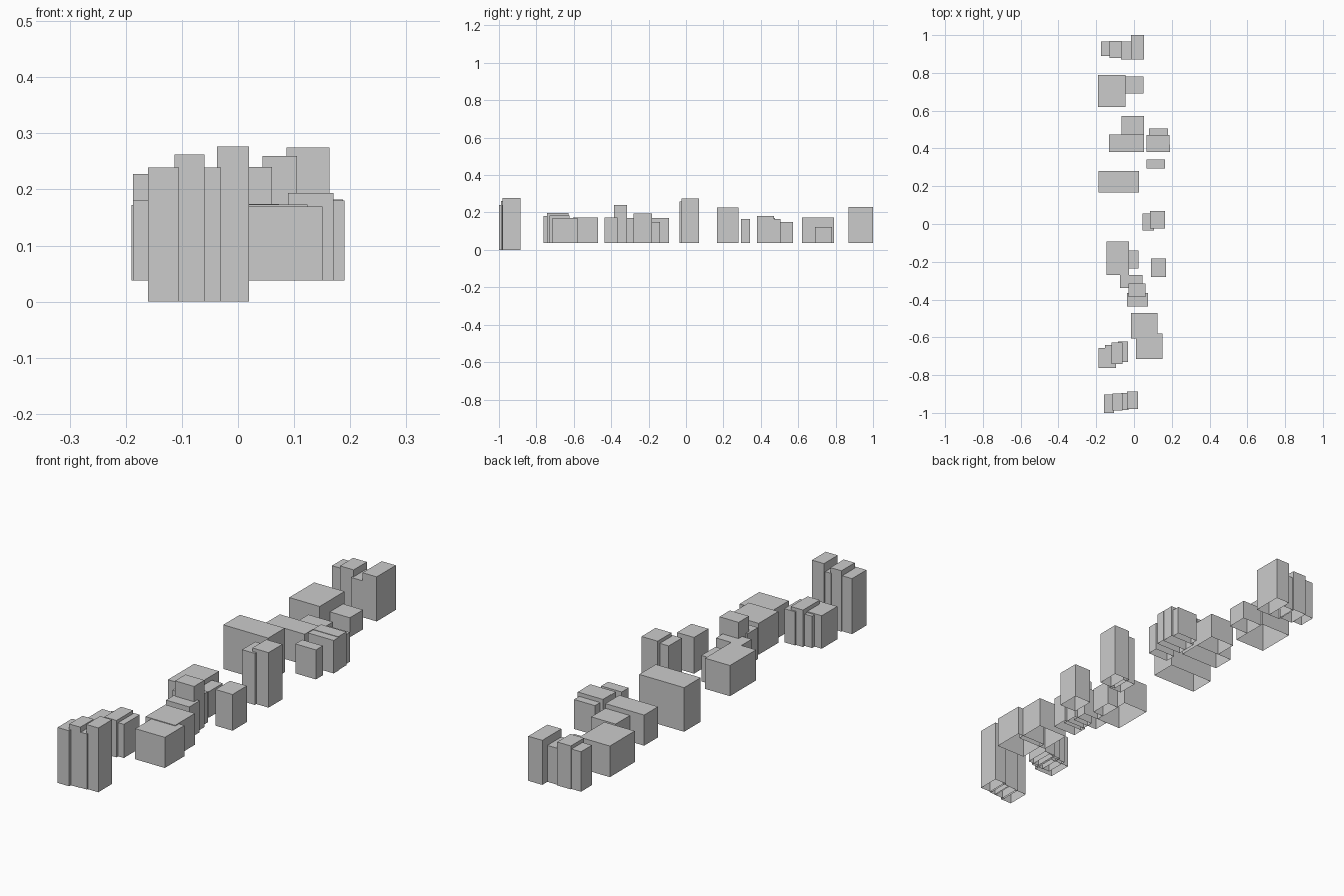
import bpy, bmesh

BASE = 0.038  # ground level of the main street; the front towers reach z = 0


def building(name, x0, x1, y0, y1, top, base=BASE):
    """Plain block with walls and a flat roof, open underneath."""
    bm = bmesh.new()
    low = [bm.verts.new((x, y, base)) for x, y in ((x0, y0), (x1, y0), (x1, y1), (x0, y1))]
    high = [bm.verts.new((v.co.x, v.co.y, top)) for v in low]
    for i in range(4):
        j = (i + 1) % 4
        bm.faces.new((low[i], low[j], high[j], high[i]))
    bm.faces.new(high)
    mesh = bpy.data.meshes.new(name)
    bm.to_mesh(mesh)
    bm.free()
    bpy.context.collection.objects.link(bpy.data.objects.new(name, mesh))


# each block of the street: footprint x0, x1, y0, y1 and roof height
blocks = {
    "back_row": [
        (-0.175, -0.13, 0.89, 0.965, 0.21), (-0.13, -0.065, 0.88, 0.97, 0.225),
        (-0.07, -0.015, 0.87, 0.965, 0.195), (-0.015, 0.052, 0.87, 1.0, 0.23)],
    "back_hall": [
        (-0.19, -0.045, 0.62, 0.79, 0.172), (-0.045, 0.05, 0.69, 0.78, 0.122)],
    "corner_house": [
        (-0.065, 0.052, 0.475, 0.572, 0.15), (-0.133, 0.052, 0.38, 0.475, 0.17)],
    "right_terrace": [
        (0.08, 0.18, 0.47, 0.505, 0.165), (0.067, 0.187, 0.415, 0.47, 0.182),
        (0.067, 0.19, 0.38, 0.42, 0.18), (0.067, 0.165, 0.295, 0.342, 0.165)],
    "long_house": [(-0.187, 0.027, 0.167, 0.28, 0.228)],
    "middle_tower": [
        (0.044, 0.105, -0.035, 0.055, 0.26), (0.086, 0.163, -0.025, 0.07, 0.275)],
    "middle_house": [
        (-0.145, -0.026, -0.27, -0.092, 0.17), (-0.028, 0.025, -0.236, -0.14, 0.15),
        (0.089, 0.17, -0.28, -0.182, 0.194)],
    "stepped_house": [
        (-0.075, 0.046, -0.34, -0.27, 0.17), (-0.03, 0.061, -0.386, -0.315, 0.24),
        (-0.038, 0.073, -0.436, -0.366, 0.174)],
    "front_hall": [
        (-0.017, 0.124, -0.605, -0.47, 0.173), (0.01, 0.151, -0.714, -0.58, 0.17)],
    "left_terrace": [
        (-0.187, -0.095, -0.763, -0.657, 0.18), (-0.153, -0.09, -0.74, -0.64, 0.175),
        (-0.118, -0.06, -0.742, -0.628, 0.197), (-0.085, -0.033, -0.73, -0.622, 0.183)],
}
for name, rows in blocks.items():
    for i, row in enumerate(rows, 1):
        building(f"{name}_{i}", *row)

# row of tall front towers
for i, row in enumerate([
        (-0.16, -0.105, -1.0, -0.902, 0.239), (-0.113, -0.06, -0.988, -0.897, 0.262),
        (-0.065, -0.03, -0.985, -0.895, 0.239), (-0.037, 0.02, -0.98, -0.886, 0.277)], 1):
    building(f"front_tower_{i}", *row, base=0.0)
